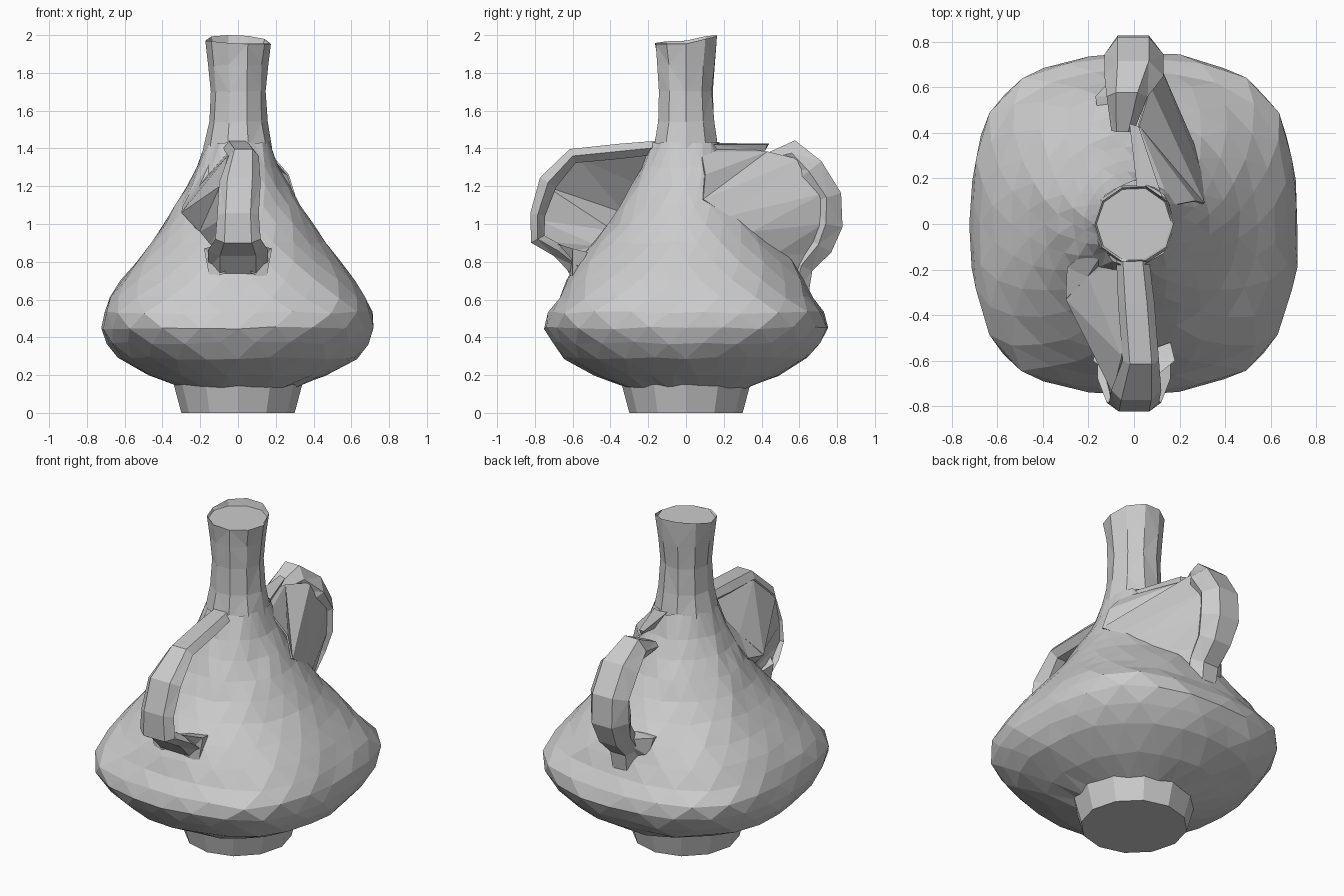
import bpy, bmesh, math, random
from mathutils import Vector

random.seed(4)
cube = bpy.data.objects.get("Cube")
if cube:
    bpy.data.objects.remove(cube, do_unlink=True)

clay = bpy.data.materials.new("grey clay")
clay.use_nodes = True
GREY = (0.6, 0.6, 0.6, 1)
clay.diffuse_color = GREY
clay.node_tree.nodes["Principled BSDF"].inputs["Base Color"].default_value = GREY


def finish(bm, name):
    bmesh.ops.recalc_face_normals(bm, faces=bm.faces)
    bmesh.ops.triangulate(bm, faces=[f for f in bm.faces if len(f.verts) == 4])
    mesh = bpy.data.meshes.new(name)
    bm.to_mesh(mesh)
    bm.free()
    mesh.materials.append(clay)
    obj = bpy.data.objects.new(name, mesh)
    bpy.context.collection.objects.link(obj)
    return obj


def loft(name, rings, caps=(True, True)):
    """Skin a list of equal-length point rings, capping the chosen ends."""
    bm = bmesh.new()
    loops = [[bm.verts.new(p) for p in ring] for ring in rings]
    n = len(loops[0])
    for a, b in zip(loops, loops[1:]):
        for i in range(n):
            j = (i + 1) % n
            bm.faces.new((a[i], a[j], b[j], b[i]))
    if caps[0]:
        bm.faces.new(loops[0][::-1])
    if caps[1]:
        bm.faces.new(loops[-1])
    return finish(bm, name)


def ring(z, rx, ry, sides, power=2.0, pinch=0.0, turn=0.0, wobble=0.0):
    """Rounded-square ring with pinched corners and a slight hand-made wobble."""
    pts = []
    for i in range(sides):
        t = 2 * math.pi * i / sides + turn
        c, s = math.cos(t), math.sin(t)
        r = (abs(c / rx) ** power + abs(s / ry) ** power) ** (-1 / power)
        r += pinch * math.sin(2 * t) ** 8 + random.uniform(-wobble, wobble)
        pts.append((r * c, r * s, z + random.uniform(-wobble, wobble)))
    return pts


# Foot
loft("foot", [ring(0, 0.3, 0.3, 12), ring(0.15, 0.34, 0.34, 12)], (True, False))

# Bulging body: height, half width, half depth, squareness, corner pinch
BODY = [(0.13, 0.29, 0.32, 2.0, 0), (0.2, 0.47, 0.49, 2.1, 0), (0.29, 0.63, 0.64, 2.2, 0),
        (0.37, 0.69, 0.71, 2.4, 0), (0.45, 0.72, 0.75, 2.55, 0.015),
        (0.53, 0.71, 0.73, 2.6, 0.04), (0.61, 0.68, 0.67, 2.6, 0.02),
        (0.7, 0.62, 0.63, 2.45, 0), (0.8, 0.54, 0.57, 2.3, 0), (0.9, 0.465, 0.49, 2.1, 0),
        (1.0, 0.4, 0.41, 2, 0), (1.1, 0.335, 0.345, 2, 0), (1.2, 0.27, 0.285, 2, 0),
        (1.3, 0.22, 0.235, 2, 0), (1.43, 0.172, 0.185, 2, 0)]
loft("body", [ring(z, rx, ry, 24, p, c, 0.13 * (k % 2), 0.007)
              for k, (z, rx, ry, p, c) in enumerate(BODY)], (False, False))

# Neck, flaring to a closed rim that rises at the back
NECK = [(1.4, 0.182), (1.54, 0.155), (1.7, 0.147), (1.84, 0.157), (1.96, 0.172)]
rings = [ring(z, r, r, 10, wobble=0.004) for z, r in NECK]
rings[-1] = [(x, y, 1.955 + 0.26 * max(0, y) + 0.1 * max(0, -x)) for x, y, z in rings[-1]]
top = max(p[2] for p in rings[-1])
rings[-1] = [(x, y, z + 2 - top) for x, y, z in rings[-1]]
rings.append([(x * 0.95, y * 0.95, 1.955) for x, y, z in rings[-1]])
loft("neck", rings, (False, True))


def strap(name, path):
    """Six-sided strap handle; path rows are x, y, z, half width, thickness."""
    pts = [Vector(row[:3]) for row in path]
    rings = []
    for i, (x, y, z, w, t) in enumerate(path):
        d = pts[min(i + 1, len(pts) - 1)] - pts[max(i - 1, 0)]
        out = Vector((0, -d.z, d.y)).normalized()
        side = Vector((1, 0, 0))
        shape = [(-1, 0), (-0.55, 0.5), (0.5, 0.5), (1, 0), (0.6, -0.5), (-0.6, -0.5)]
        rings.append([pts[i] + side * (w * a) + out * (t * b) for a, b in shape])
    return loft(name, rings)


strap("front_handle", [(-0.01, -0.1, 1.41, 0.07, 0.07), (0.01, -0.35, 1.385, 0.08, 0.08),
                       (0.03, -0.6, 1.36, 0.08, 0.08), (0.01, -0.73, 1.22, 0.11, 0.1),
                       (0, -0.785, 1.05, 0.11, 0.08), (0, -0.785, 0.92, 0.12, 0.08),
                       (0, -0.68, 0.86, 0.16, 0.07), (0, -0.55, 0.76, 0.16, 0.12)])
strap("back_handle", [(-0.05, 0.41, 1.34, 0.05, 0.05), (-0.03, 0.56, 1.375, 0.09, 0.14),
                      (0, 0.65, 1.28, 0.13, 0.17), (0, 0.745, 1.14, 0.13, 0.16),
                      (0, 0.74, 1.0, 0.13, 0.18), (0, 0.7, 0.89, 0.11, 0.16),
                      (0, 0.61, 0.78, 0.1, 0.13), (0, 0.58, 0.64, 0.09, 0.14)])


def web(name, outer, inner):
    """Thin sheet joining two edges."""
    bm = bmesh.new()
    a = [bm.verts.new(p) for p in outer]
    b = [bm.verts.new(p) for p in inner]
    for i in range(len(a) - 1):
        bm.faces.new((a[i], a[i + 1], b[i + 1], b[i]))
    obj = finish(bm, name)
    mod = obj.modifiers.new("thickness", "SOLIDIFY")
    mod.thickness = 0.01
    mod.offset = 0


# Sheets filling the handle loops
FOLD = [(-0.1, -0.13, 1.33), (-0.2, -0.23, 1.2), (-0.295, -0.33, 1.06),
        (-0.2, -0.38, 0.96), (-0.14, -0.46, 0.88), (-0.14, -0.55, 0.78)]
web("front_web",
    [(-0.04, -0.15, 1.39), (-0.05, -0.58, 1.36), (-0.09, -0.74, 1.2),
     (-0.09, -0.78, 1.02), (-0.1, -0.76, 0.91), (-0.13, -0.66, 0.85)], FOLD)
web("front_web_fold", FOLD[:4],
    [(-0.14, -0.13, 1.34), (-0.23, -0.14, 1.2), (-0.29, -0.19, 1.09), (-0.22, -0.34, 0.98)])
web("back_web",
    [(0.05, 0.1, 1.42), (0.02, 0.43, 1.38), (0.07, 0.6, 1.34), (0.1, 0.72, 1.16),
     (0.1, 0.72, 1.0), (0.08, 0.64, 0.84), (0.07, 0.6, 0.74)],
    [(0.16, 0.08, 1.38), (0.265, 0.1, 1.26), (0.305, 0.09, 1.13), (0.295, 0.22, 1.04),
     (0.26, 0.35, 0.96), (0.18, 0.47, 0.84), (0.1, 0.55, 0.72)])

# Torn spur between neck and back handle
loft("neck_spur", [[(0.02, 0.1, 1.43), (0.13, 0.1, 1.42), (0.1, 0.12, 1.3)],
                   [(-0.02, 0.44, 1.425), (0.02, 0.43, 1.42), (0.01, 0.42, 1.39)]])

# Ragged lips around the lower ends of the handles
for s, side in ((-1, "right"), (1, "left")):
    loft(side + "_front_lip",
         [[(s * 0.06, -0.7, 0.9), (s * 0.05, -0.56, 0.85), (s * 0.07, -0.62, 0.74)],
          [(s * 0.18, -0.6, 0.87), (s * 0.16, -0.52, 0.85), (s * 0.15, -0.6, 0.71)]])
loft("right_back_lip",
     [[(-0.04, 0.7, 0.86), (-0.04, 0.56, 0.86), (-0.04, 0.62, 0.72)],
      [(-0.17, 0.56, 0.85), (-0.16, 0.5, 0.84), (-0.15, 0.58, 0.74)]])
